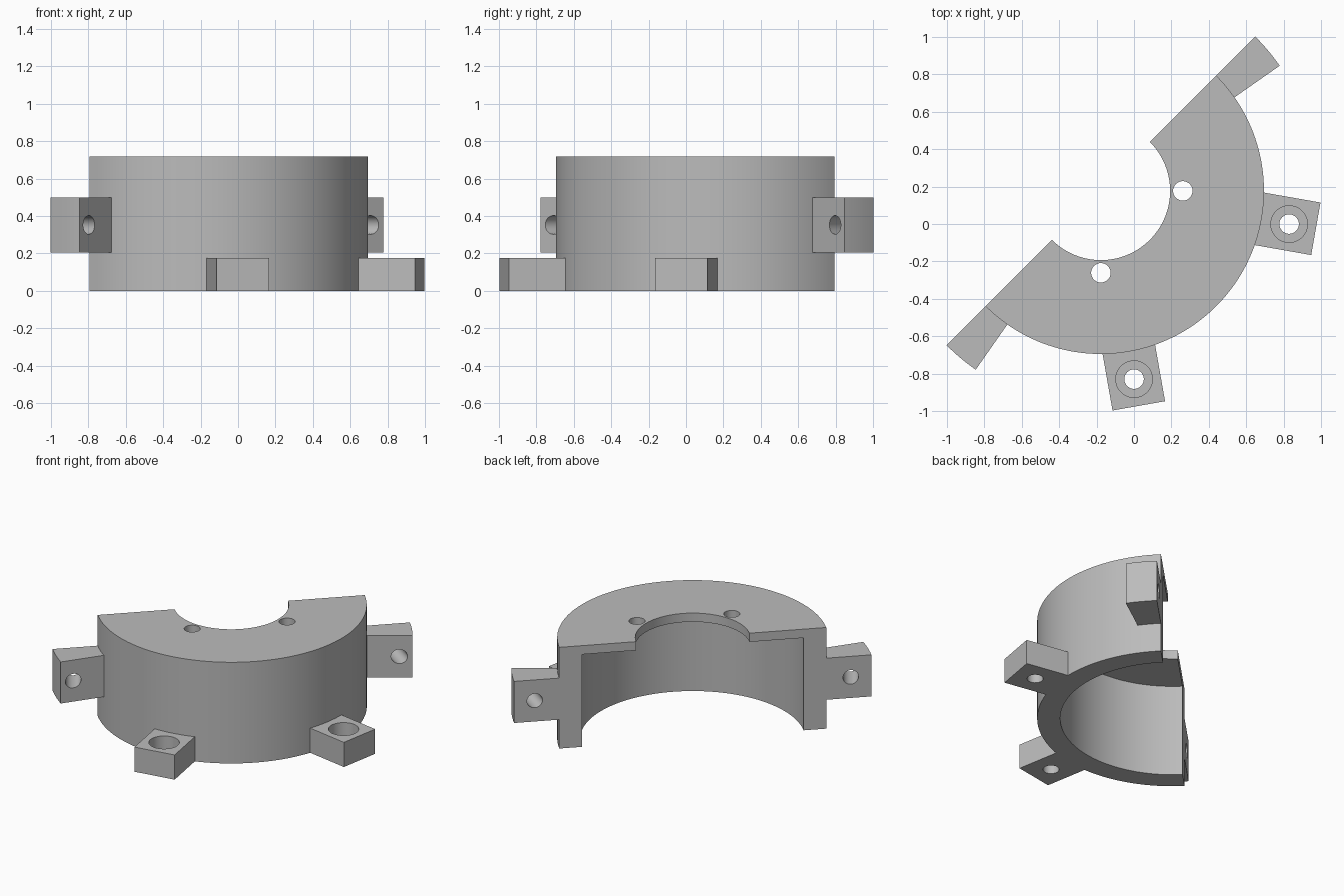
import bpy, bmesh, math
from mathutils import Matrix, Vector

cube = bpy.data.objects.get("Cube")
if cube:
    bpy.data.objects.remove(cube)

# Local frame: ring axis at the origin, open side facing local -x
PLACE = Matrix.Translation((-0.177, 0.177, 0)) @ Matrix.Rotation(math.radians(-45), 4, 'Z')
R_OUT, R_CAVITY, R_BORE, R_END = 0.872, 0.724, 0.37, 1.167
HEIGHT, PLATE = 0.718, 0.062

grey = bpy.data.materials.new("plain grey")
grey.use_nodes = True
colour = (0.5, 0.5, 0.5, 1)
grey.diffuse_color = colour
grey.node_tree.nodes["Principled BSDF"].inputs["Base Color"].default_value = colour


def make_object(name, bm):
    bmesh.ops.recalc_face_normals(bm, faces=bm.faces)
    bm.transform(PLACE)
    mesh = bpy.data.meshes.new(name)
    bm.to_mesh(mesh)
    bm.free()
    mesh.materials.append(grey)
    obj = bpy.data.objects.new(name, mesh)
    bpy.context.collection.objects.link(obj)
    return obj


def sweep(name, section, start, end, steps):
    """Revolve a closed (radius, z) section between two angles and cap it."""
    bm = bmesh.new()
    loops = []
    for i in range(steps + 1):
        a = math.radians(start + (end - start) * i / steps)
        loops.append([bm.verts.new((r * math.cos(a), r * math.sin(a), z)) for r, z in section])
    n = len(section)
    for a, b in zip(loops, loops[1:]):
        for k in range(n):
            bm.faces.new((a[k], a[(k + 1) % n], b[(k + 1) % n], b[k]))
    bm.faces.new(loops[0])
    bm.faces.new(loops[-1])
    return make_object(name, bm)


def cylinder(centre, axis, radius, length):
    bm = bmesh.new()
    turn = Vector(axis).to_track_quat('Z', 'Y').to_matrix().to_4x4()
    bmesh.ops.create_cone(bm, cap_ends=True, segments=48, radius1=radius, radius2=radius,
                          depth=length, matrix=Matrix.Translation(centre) @ turn)
    return make_object("hole_cutter", bm)


def drill(obj, cutters):
    """Cut the holes, then remove the cutters and set the shading."""
    bpy.ops.object.select_all(action='DESELECT')
    bpy.context.view_layer.objects.active = obj
    obj.select_set(True)
    for cutter in cutters:
        mod = obj.modifiers.new("hole", 'BOOLEAN')
        mod.operation = 'DIFFERENCE'
        mod.solver = 'EXACT'
        mod.object = cutter
        bpy.ops.object.modifier_apply(modifier=mod.name)
        bpy.data.objects.remove(cutter)
    bpy.ops.object.shade_smooth_by_angle(angle=math.radians(30))


def polar(r, degrees, z):
    a = math.radians(degrees)
    return Vector((r * math.cos(a), r * math.sin(a), z))


# Half-ring housing: wall and top plate in one section
under = HEIGHT - PLATE
section = [(R_OUT, 0), (R_OUT, HEIGHT), (R_BORE, HEIGHT), (R_BORE, under),
           (R_CAVITY, under), (R_CAVITY, 0)]
housing = sweep("housing", section, -90, 90, 96)
drill(housing, [cylinder(polar(0.438, s * 45, HEIGHT), (0, 0, 1), 0.052, 0.3) for s in (1, -1)])

for side, s in (("left", 1), ("right", -1)):
    # Joining flange: wedge beside the open face, with a slanted bolt hole
    z0, z1 = 0.205, 0.5
    flange = sweep(side + "_flange", [(0.868, z0), (R_END, z0), (R_END, z1), (0.868, z1)],
                   s * 90, s * 80, 6)
    tilt = math.radians(10)
    axis = Vector((math.cos(tilt), s * math.sin(tilt), 0))
    drill(flange, [cylinder(Vector((0, s * 1.032, (z0 + z1) / 2)) + axis * 0.09, axis, 0.05, 0.6)])

    # Mounting lug: square block with a counterbored screw hole
    r0, thick, angle = 0.858, 0.175, s * 35
    bm = bmesh.new()
    bmesh.ops.create_cube(bm, size=1)
    bm.transform(Matrix.Rotation(math.radians(angle), 4, 'Z')
                 @ Matrix.Translation(((r0 + R_END) / 2, 0, thick / 2))
                 @ Matrix.Diagonal((R_END - r0, 0.285, thick, 1)))
    lug = make_object(side + "_lug", bm)
    drill(lug, [cylinder(polar(1.022, angle, 0), (0, 0, 1), 0.052, 0.6),
                cylinder(polar(1.022, angle, thick), (0, 0, 1), 0.098, 0.2)])
